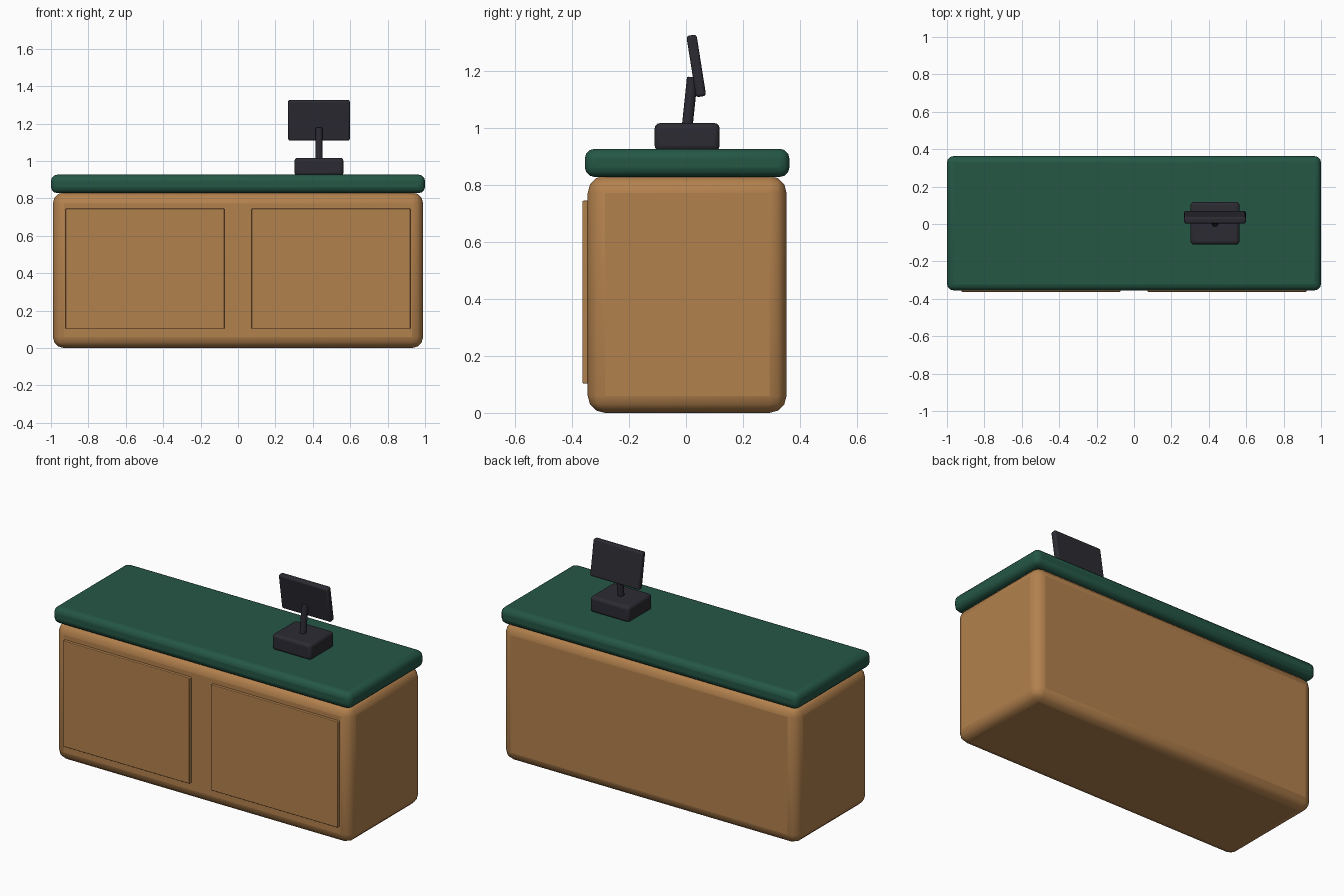
import bpy
import math
from mathutils import Vector

cube = bpy.data.objects.get("Cube")
if cube:
    bpy.data.objects.remove(cube, do_unlink=True)


def make_material(name, rgb):
    mat = bpy.data.materials.new(name)
    mat.use_nodes = True
    mat.diffuse_color = (*rgb, 1)
    mat.node_tree.nodes["Principled BSDF"].inputs["Base Color"].default_value = (*rgb, 1)
    return mat


wood = make_material("warm wood", (0.45, 0.22, 0.075))
green = make_material("dark green", (0.018, 0.095, 0.06))
charcoal = make_material("charcoal", (0.025, 0.024, 0.033))


def finish(obj, name, mat, bevel, segments=3):
    obj.name = name
    obj.data.materials.append(mat)
    mod = obj.modifiers.new("Rounded edges", "BEVEL")
    mod.width = bevel
    mod.segments = segments
    bpy.ops.object.shade_smooth_by_angle(angle=math.radians(40))
    return obj


def box(name, low, high, mat, bevel, tilt=0):
    """Rounded box between two corners, tilted about x."""
    low, high = Vector(low), Vector(high)
    bpy.ops.mesh.primitive_cube_add(size=1, location=(low + high) / 2)
    obj = bpy.context.object
    obj.scale = high - low
    bpy.ops.object.transform_apply(location=False, rotation=False, scale=True)
    obj.rotation_euler.x = math.radians(tilt)
    return finish(obj, name, mat, bevel)


# Counter body and worktop
box("counter_body", (-0.99, -0.345, 0), (0.99, 0.353, 0.832), wood, 0.06)
box("countertop", (-1, -0.355, 0.828), (1, 0.363, 0.927), green, 0.034)

# Thin front panels
for side, x in (("right", -0.497), ("left", 0.497)):
    box(side + "_front_panel", (x - 0.425, -0.363, 0.103),
        (x + 0.425, -0.335, 0.745), wood, 0.004)

# Till: base, leaning stem and tilted screen
box("till_base", (0.302, -0.11, 0.92), (0.564, 0.118, 1.017), charcoal, 0.018)

bpy.ops.mesh.primitive_cylinder_add(vertices=16, radius=0.019, depth=0.22,
                                    location=(0.433, 0.011, 1.069),
                                    rotation=(math.radians(-6), 0, 0))
finish(bpy.context.object, "till_stem", charcoal, 0.004, 2)

box("till_screen", (0.268, 0.018, 1.109), (0.598, 0.054, 1.327), charcoal, 0.01, 9)
